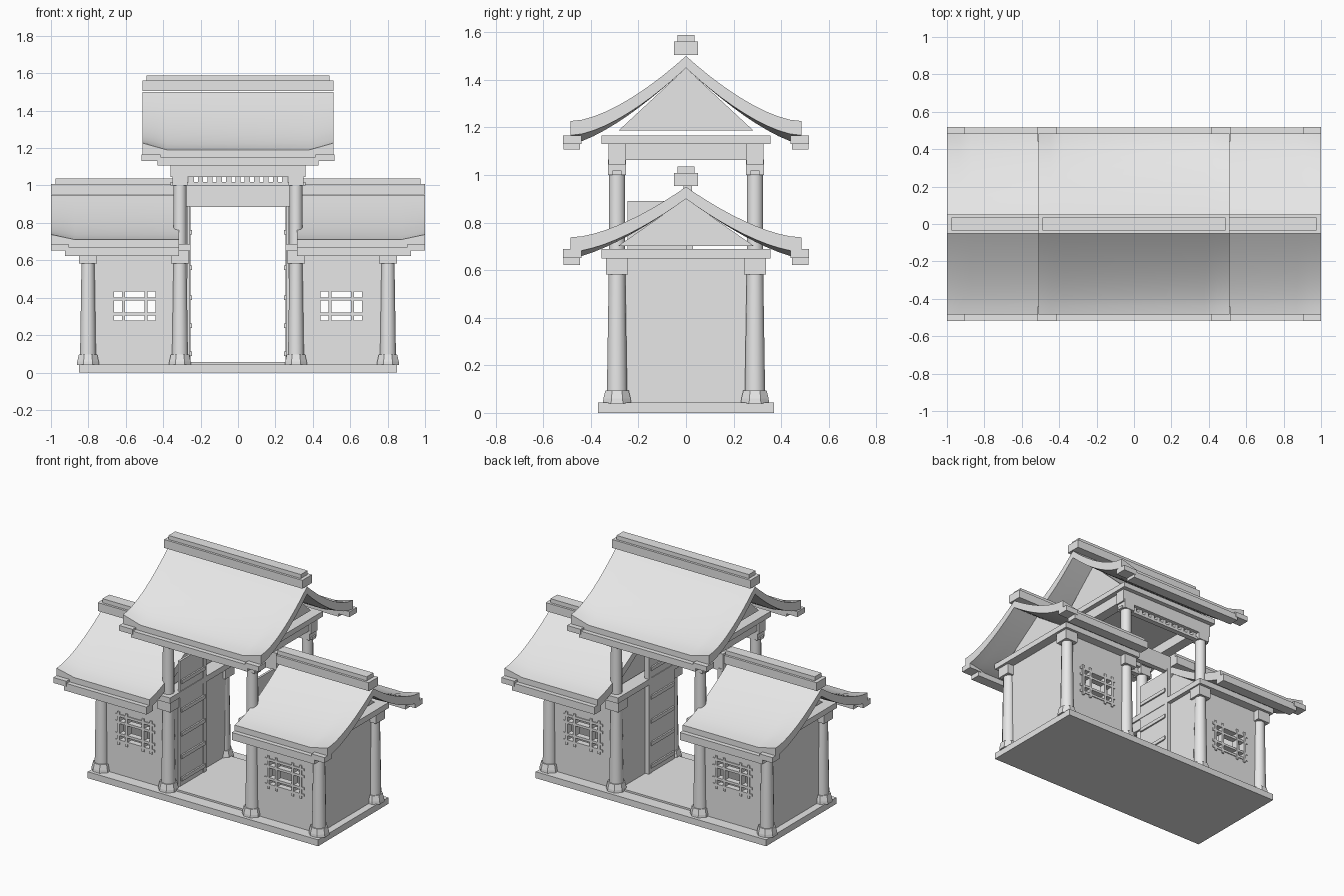
import bpy, bmesh, math
from mathutils import Vector

cube = bpy.data.objects.get("Cube")
if cube:
    bpy.data.objects.remove(cube, do_unlink=True)

grey = bpy.data.materials.new("pale_grey")
grey.use_nodes = True
COLOUR = (0.8, 0.8, 0.8, 1)
grey.diffuse_color = COLOUR
grey.node_tree.nodes["Principled BSDF"].inputs["Base Color"].default_value = COLOUR


def finish(name, bm, smooth=False):
    bmesh.ops.recalc_face_normals(bm, faces=bm.faces)
    mesh = bpy.data.meshes.new(name)
    bm.to_mesh(mesh)
    bm.free()
    mesh.materials.append(grey)
    obj = bpy.data.objects.new(name, mesh)
    bpy.context.collection.objects.link(obj)
    if smooth:
        bpy.ops.object.select_all(action='DESELECT')
        obj.select_set(True)
        bpy.context.view_layer.objects.active = obj
        bpy.ops.object.shade_smooth_by_angle(angle=math.radians(35))
    return obj


def add_box(bm, xs, ys, zs):
    lo, hi = [Vector(map(f, (xs, ys, zs))) for f in (min, max)]
    made = bmesh.ops.create_cube(bm, size=1)["verts"]
    for v in made:
        v.co = (lo + hi) / 2 + v.co * (hi - lo)


def box(name, xs, ys, zs):
    bm = bmesh.new()
    add_box(bm, xs, ys, zs)
    return finish(name, bm)


def around(c, h):
    return (c - h, c + h)


def turned(name, x, y, profile, sides, smooth):
    """Stack of rings (radius, height) closed at both ends."""
    bm = bmesh.new()
    rings = []
    for r, z in profile:
        angles = [2 * math.pi * (i + 0.5) / sides for i in range(sides)]
        rings.append([bm.verts.new((x + r * math.cos(a), y + r * math.sin(a), z)) for a in angles])
    for low, high in zip(rings, rings[1:]):
        for i in range(sides):
            j = (i + 1) % sides
            bm.faces.new((low[i], low[j], high[j], high[i]))
    bm.faces.new(rings[0])
    bm.faces.new(rings[-1])
    return finish(name, bm, smooth)


def column(name, x, y, top):
    turned(name + "_foot", x, y, [(0.064, 0.04), (0.062, 0.06), (0.053, 0.095)], 8, False)
    turned(name, x, y, [(0.044, 0.09), (0.036, 0.58), (0.035, top)], 12, True)


def curved_roof(name, x0, x1, apex, drop, under_drop, lift, ends):
    """Sagging two-sided roof whose eaves rise towards the listed ends."""
    bm = bmesh.new()
    steps, half, ramp = 10, 0.485, 0.13
    stations = [x0] + ([x0 + ramp / 2, x0 + ramp] if x0 in ends else [])
    stations += ([x1 - ramp, x1 - ramp / 2] if x1 in ends else []) + [x1]
    rows = []
    for x in stations:
        rise = max([0] + [1 - abs(x - e) / ramp for e in ends]) * lift
        top, under = [], []
        for i in range(-steps, steps + 1):
            t = abs(i) / steps
            sag = 1 - (1 - t) ** 1.4
            up = rise * t * t
            top.append(bm.verts.new((x, half * i / steps, apex - drop * sag + up)))
            under.append(bm.verts.new((x, half * i / steps, apex - 0.05 - under_drop * sag + up)))
        rows.append(top + under[::-1])
    n = len(rows[0])
    for a, b in zip(rows, rows[1:]):
        for i in range(n):
            j = (i + 1) % n
            bm.faces.new((a[i], a[j], b[j], b[i]))
    for row in (rows[0], rows[-1]):
        for i in range(n // 2 - 1):
            bm.faces.new((row[i], row[i + 1], row[n - 2 - i], row[n - 1 - i]))
    finish(name, bm, True)


def gable(name, x, half, z0, z1):
    bm = bmesh.new()
    a, b = [[bm.verts.new((x + d, y, z)) for y, z in ((-half, z0), (half, z0), (0, z1))]
            for d in (-0.01, 0.01)]
    bm.faces.new(a)
    bm.faces.new(b)
    for i in range(3):
        j = (i + 1) % 3
        bm.faces.new((a[i], a[j], b[j], b[i]))
    finish(name, bm)


def ridge(name, x0, x1, inset0, inset1, z):
    box(name + "_ridge", (x0, x1), (-0.05, 0.05), (z, z + 0.056))
    box(name + "_ridge_cap", (x0 + inset0, x1 - inset1), (-0.035, 0.035), (z + 0.056, z + 0.083))


def lattice_wall(name, y, cx, x0, x1):
    """Wall with a window opening filled by crossed bars."""
    wx, wz, t = around(cx, 0.115), (0.275, 0.435), around(y, 0.014)
    bm = bmesh.new()
    add_box(bm, (x0, wx[0]), t, (0.04, 0.65))
    add_box(bm, (wx[1], x1), t, (0.04, 0.65))
    add_box(bm, wx, t, (0.04, wz[0]))
    add_box(bm, wx, t, (wz[1], 0.65))
    finish(name, bm)
    bm = bmesh.new()
    for dx in (-0.12, -0.061, 0.061, 0.12):
        add_box(bm, around(cx + dx, 0.008), around(y, 0.022), (wz[0] - 0.03, wz[1] + 0.03))
    for z in (0.27, 0.314, 0.394, 0.44):
        add_box(bm, around(cx, 0.145), around(y, 0.02), around(z, 0.008))
    finish(name + "_lattice", bm)


# Base and passage floor
box("base", (-0.85, 0.85), (-0.37, 0.37), (0, 0.043))
box("passage_floor", (-0.28, 0.28), (-0.29, 0.29), (0.04, 0.055))

COL_Y, INNER, OUTER = 0.29, 0.31, 0.802

for s, side in ((1, "left"), (-1, "right")):
    wing = side + "_wing"
    # Columns and their caps
    for f, face in ((-1, "front"), (1, "back")):
        y = f * COL_Y
        column(f"{side}_{face}_inner_column", s * INNER, y, 1.07)
        column(f"{side}_{face}_outer_column", s * OUTER, y, 0.6)
        for x, label in ((INNER, "inner"), (OUTER, "outer")):
            box(f"{side}_{face}_{label}_cap", around(s * x, 0.047), around(y, 0.047), (0.582, 0.655))
        box(f"{side}_{face}_upper_cap", around(s * INNER, 0.04), around(y, 0.037), (1.0, 1.065))
        # Wing wall with window and stepped eave boards
        lattice_wall(f"{wing}_{face}_wall", f * 0.28, s * 0.552, *sorted((s * 0.28, s * 0.8)))
        box(f"{wing}_{face}_eave_board", (s * 0.315, s * 0.925), (f * 0.445, f * 0.515), (0.622, 0.672))
        box(f"{wing}_{face}_eave_end", (s * 0.905, s), (f * 0.44, f * 0.518), (0.652, 0.688))

    # Wing side walls and plate
    box(wing + "_outer_wall", (s * 0.775, s * 0.803), (-0.28, 0.28), (0.04, 0.65))
    box(wing + "_passage_wall", (s * 0.28, s * 0.308), (-0.28, 0.28), (0.04, 0.65))
    box(wing + "_plate", (s * 0.253, s * 0.865), (-0.355, 0.355), (0.65, 0.688))

    # Wing roof
    x0, x1 = sorted((s * 0.315, s * 1.0))
    curved_roof(wing + "_roof", x0, x1, 0.95, 0.24, 0.25, 0.028, [s * 1.0])
    for x, label in ((0.34, "inner"), (0.8, "outer")):
        gable(f"{wing}_{label}_gable", s * x, 0.285, 0.702, 0.9)
    insets = (0, 0.025) if s > 0 else (0.025, 0)
    ridge(wing, x0, x1, *insets, 0.953)

    # Open door leaf with rails
    box(side + "_door", (s * 0.257, s * 0.272), (-0.245, 0.02), (0.055, 0.89))
    bm = bmesh.new()
    for z in (0.1, 0.25, 0.4, 0.56, 0.75):
        add_box(bm, (s * 0.247, s * 0.258), (-0.235, 0.01), around(z, 0.012))
    finish(side + "_door_rails", bm)
    box(side + "_door_post", (s * 0.253, s * 0.285), (0.0, 0.03), (0.055, 0.9))

    # Main gable
    gable(side + "_main_gable", s * 0.33, 0.282, 1.188, 1.45)

# Main lintel, open frieze and ring beams
box("door_lintel", (-0.29, 0.29), (-0.01, 0.025), (0.885, 1.0))
for f, face in ((-1, "front"), (1, "back")):
    y = f * COL_Y
    box(face + "_frieze_rail", (-0.36, 0.36), around(y, 0.018), (1.0, 1.018))
    bm = bmesh.new()
    for i in range(11):
        add_box(bm, around(-0.25 + 0.05 * i, 0.014), around(y, 0.014), (1.015, 1.05))
    finish(face + "_frieze_blocks", bm)
    box(face + "_beam", (-0.36, 0.36), around(y, 0.035), (1.045, 1.132))
    # Main eave boards
    box(f"main_{face}_eave_board", (-0.43, 0.43), (f * 0.445, f * 0.515), (1.108, 1.152))
    for s, side in ((1, "left"), (-1, "right")):
        box(f"main_{face}_{side}_eave_end", (s * 0.415, s * 0.515), (f * 0.44, f * 0.518), (1.13, 1.165))
for s, side in ((1, "left"), (-1, "right")):
    box(side + "_beam", around(s * INNER, 0.035), (-0.3, 0.3), (1.062, 1.132))
box("main_plate", (-0.378, 0.378), (-0.355, 0.355), (1.13, 1.165))

# Main roof
curved_roof("main_roof", -0.51, 0.51, 1.5, 0.31, 0.32, 0.037, [-0.51, 0.51])
ridge("main", -0.51, 0.51, 0.022, 0.022, 1.505)
